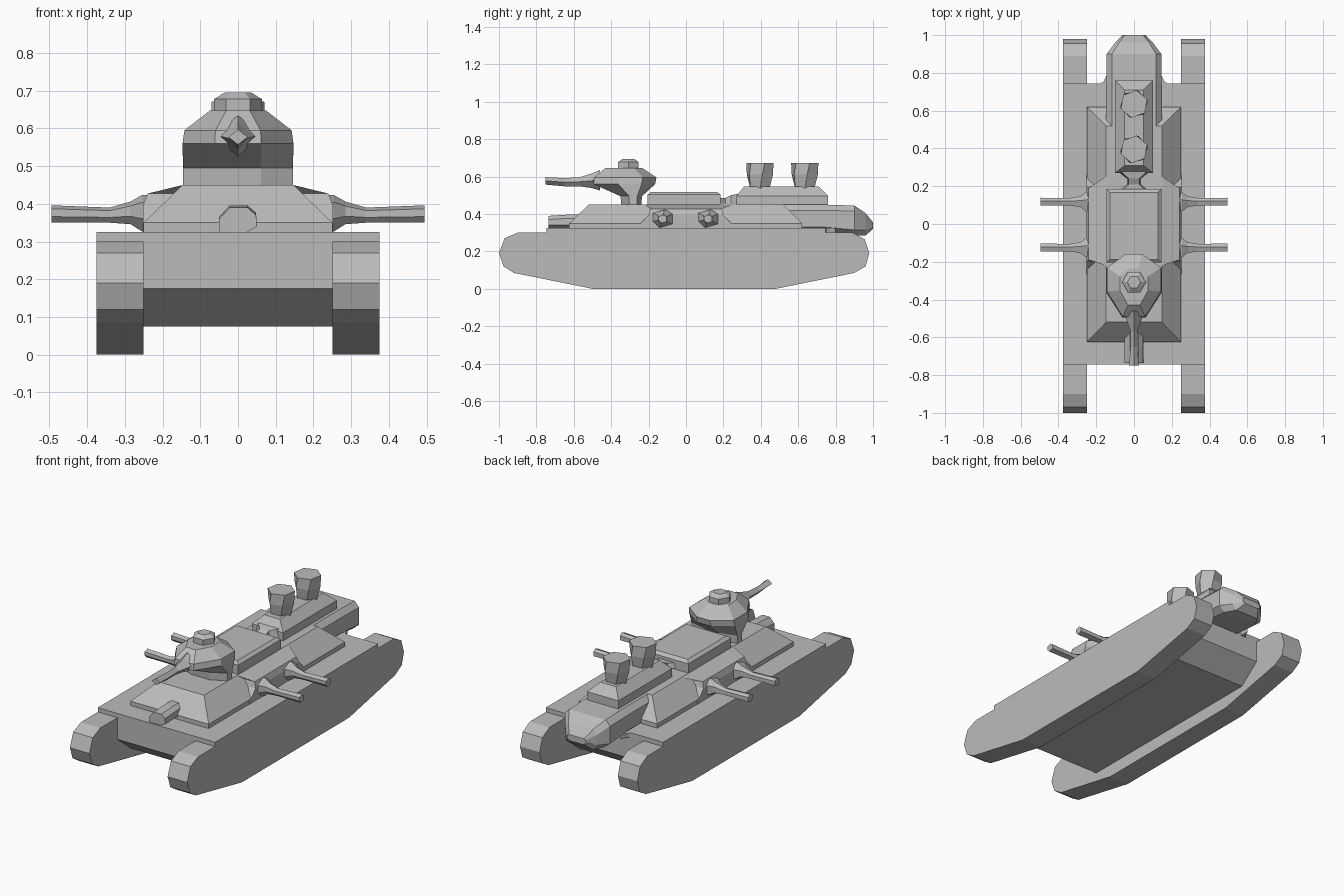
import bpy
import bmesh
from math import sin, cos, radians

default_cube = bpy.data.objects.get("Cube")
if default_cube:
    bpy.data.objects.remove(default_cube, do_unlink=True)

# Single bare grey paint
COLOUR = (0.5, 0.5, 0.5, 1.0)
grey = bpy.data.materials.new("plain grey")
grey.use_nodes = True
grey.diffuse_color = COLOUR
for node in grey.node_tree.nodes:
    if node.type == 'BSDF_PRINCIPLED':
        node.inputs["Base Color"].default_value = COLOUR


def loft(name, rings):
    """Skin a stack of equal-length point rings and cap both ends."""
    bm = bmesh.new()
    loops = [[bm.verts.new(point) for point in ring] for ring in rings]
    for lower, upper in zip(loops, loops[1:]):
        for i in range(len(lower)):
            j = (i + 1) % len(lower)
            bm.faces.new((lower[i], lower[j], upper[j], upper[i]))
    bm.faces.new(loops[0][::-1])
    bm.faces.new(loops[-1])
    bmesh.ops.recalc_face_normals(bm, faces=bm.faces)
    mesh = bpy.data.meshes.new(name)
    bm.to_mesh(mesh)
    bm.free()
    mesh.materials.append(grey)
    part = bpy.data.objects.new(name, mesh)
    bpy.context.collection.objects.link(part)
    return part


def rect(half, front, back, z):
    """Level rectangle centred on x."""
    return [(-half, front, z), (half, front, z), (half, back, z), (-half, back, z)]


def octagon(half, front, back, z, nose=0.42, tail=0.3):
    """Level eight-sided outline with narrower nose and tail."""
    depth = back - front
    near, far = front + depth * 0.4, back - depth * 0.22
    right = [(half * nose, front, z), (half, near, z),
             (half, far, z), (half * tail, back, z)]
    return right + [(-x, y, height) for x, y, height in reversed(right)]


def extrude_side(name, profile, inner, outer):
    """Extrude a side profile of (y, z) points across x."""
    return loft(name, [[(x, y, z) for y, z in profile] for x in (inner, outer)])


def ngon(sides, radius, centre_y, z, turn):
    angles = [radians(turn + 360 * i / sides) for i in range(sides)]
    return [(radius * cos(a), centre_y + radius * sin(a), z) for a in angles]


# Running gear on both sides
TRACK = [(-0.5, 0), (0.48, 0), (0.9, 0.085), (0.96, 0.12), (0.98, 0.19),
         (0.955, 0.265), (0.89, 0.3), (-0.9, 0.3), (-0.97, 0.27),
         (-1, 0.19), (-0.975, 0.12), (-0.92, 0.085)]
for side, label in ((1, "left"), (-1, "right")):
    extrude_side(label + "_track", TRACK, side * 0.25, side * 0.375)

# Hull between the tracks and the deck above them
HULL = [(-0.62, 0.075), (0.62, 0.075), (0.745, 0.175),
        (0.745, 0.32), (-0.745, 0.32), (-0.745, 0.175)]
extrude_side("hull", HULL, -0.25, 0.25)
loft("deck", [rect(0.375, -0.745, 0.745, z) for z in (0.295, 0.325)])

# Sloped upper casing with side bulges
loft("upper_casing", [rect(0.25, -0.625, 0.62, 0.32),
                      rect(0.25, -0.625, 0.62, 0.35),
                      rect(0.147, -0.52, 0.52, 0.45)])
loft("side_bulges", [rect(0.252, -0.27, 0.27, 0.32),
                     rect(0.252, -0.2, 0.2, 0.395),
                     rect(0.24, -0.19, 0.19, 0.427),
                     rect(0.15, -0.22, 0.25, 0.449)])

# Raised hatch box, its rear link and the funnel base
loft("hatch_box", [rect(0.145, -0.205, 0.185, 0.44),
                   rect(0.145, -0.205, 0.185, 0.503),
                   rect(0.127, -0.187, 0.167, 0.518)])
loft("hatch_link", [[(-w, y, 0.455), (w, y, 0.455), (w * 0.8, y, top), (-w * 0.8, y, top)]
                    for y, w, top in ((0.18, 0.07, 0.485), (0.21, 0.035, 0.485),
                                      (0.24, 0.035, 0.5), (0.29, 0.1, 0.51))])
loft("funnel_base", [rect(0.1, 0.27, 0.76, 0.44),
                     rect(0.1, 0.27, 0.76, 0.497),
                     rect(0.05, 0.31, 0.71, 0.546)])

# Flared, twisted funnels
for label, y in (("front", 0.395), ("rear", 0.635)):
    loft(label + "_funnel", [ngon(6, 0.058, y, 0.53, 0),
                             ngon(6, 0.074, y, 0.61, 10),
                             ngon(6, 0.074, y, 0.672, 20)])

# Overhanging tail: cross-sections along y with chamfered lower edges
TAIL = ((0.52, 0.147, 0.3, 0.45), (0.74, 0.147, 0.3, 0.45),
        (0.9, 0.145, 0.285, 0.445), (0.96, 0.1, 0.285, 0.405),
        (1.0, 0.06, 0.32, 0.355))
loft("tail", [[(-w, y, top - 0.03), (-w * 0.8, y, top), (w * 0.8, y, top),
               (w, y, top - 0.03), (w, y, low + 0.03),
               (w * 0.75, y, low), (-w * 0.75, y, low), (-w, y, low + 0.03)]
              for y, w, low, top in TAIL])
for side, label in ((1, "left"), (-1, "right")):
    corner = [(0.14, 0.73), (0.2, 0.73), (0.16, 0.755), (0.14, 0.8)]
    loft(label + "_tail_fillet", [[(side * x, y, z) for x, y in corner]
                                  for z in (0.3, 0.325)])

# Turret with narrow foot, overhanging waist and flat roof
loft("turret", [octagon(0.146, -0.345, -0.24, 0.44),
                octagon(0.146, -0.35, -0.235, 0.495),
                octagon(0.147, -0.495, -0.165, 0.56),
                octagon(0.142, -0.49, -0.158, 0.595),
                octagon(0.075, -0.43, -0.235, 0.647)])
loft("turret_cupola", [ngon(6, 0.063, -0.308, 0.64, 0),
                       ngon(6, 0.063, -0.308, 0.678, 0),
                       ngon(6, 0.035, -0.308, 0.695, 0)])

# Turret gun: flared root narrowing to a squared muzzle
loft("turret_gun", [[(-w, y, z), (0, y, z - h), (w, y, z), (0, y, z + h)]
                    for y, w, z, h in ((-0.46, 0.06, 0.58, 0.055),
                                       (-0.5, 0.042, 0.578, 0.04),
                                       (-0.57, 0.018, 0.572, 0.024),
                                       (-0.65, 0.018, 0.57, 0.022),
                                       (-0.75, 0.026, 0.577, 0.02))])

# Blunt hull mount on the front slope
loft("hull_mount", [[(-0.05, y, 0.322), (0.018, y, 0.322), (0.05, y, 0.34),
                     (0.048, y, top - 0.02), (0.025, y, top), (-0.022, y, top),
                     (-0.05, y, top - 0.03)]
                    for y, top in ((-0.735, 0.39), (-0.64, 0.396), (-0.56, 0.396))])

# Two side guns per flank, each growing out of the bulge
BARREL = ((0.23, 0.065, 0.05, 0.375), (0.255, 0.05, 0.048, 0.375),
          (0.285, 0.028, 0.03, 0.376), (0.34, 0.02, 0.02, 0.37),
          (0.495, 0.021, 0.023, 0.373))
for side, label in ((1, "left"), (-1, "right")):
    for place, y in (("front", -0.125), ("rear", 0.118)):
        loft(f"{label}_{place}_gun",
             [[(side * x, y + w * a, z + h * b)
               for a, b in ((-1, -0.3), (-0.3, -1), (1, -0.6), (1, 0.5), (0.2, 1), (-1, 0.6))]
              for x, w, h, z in BARREL])
